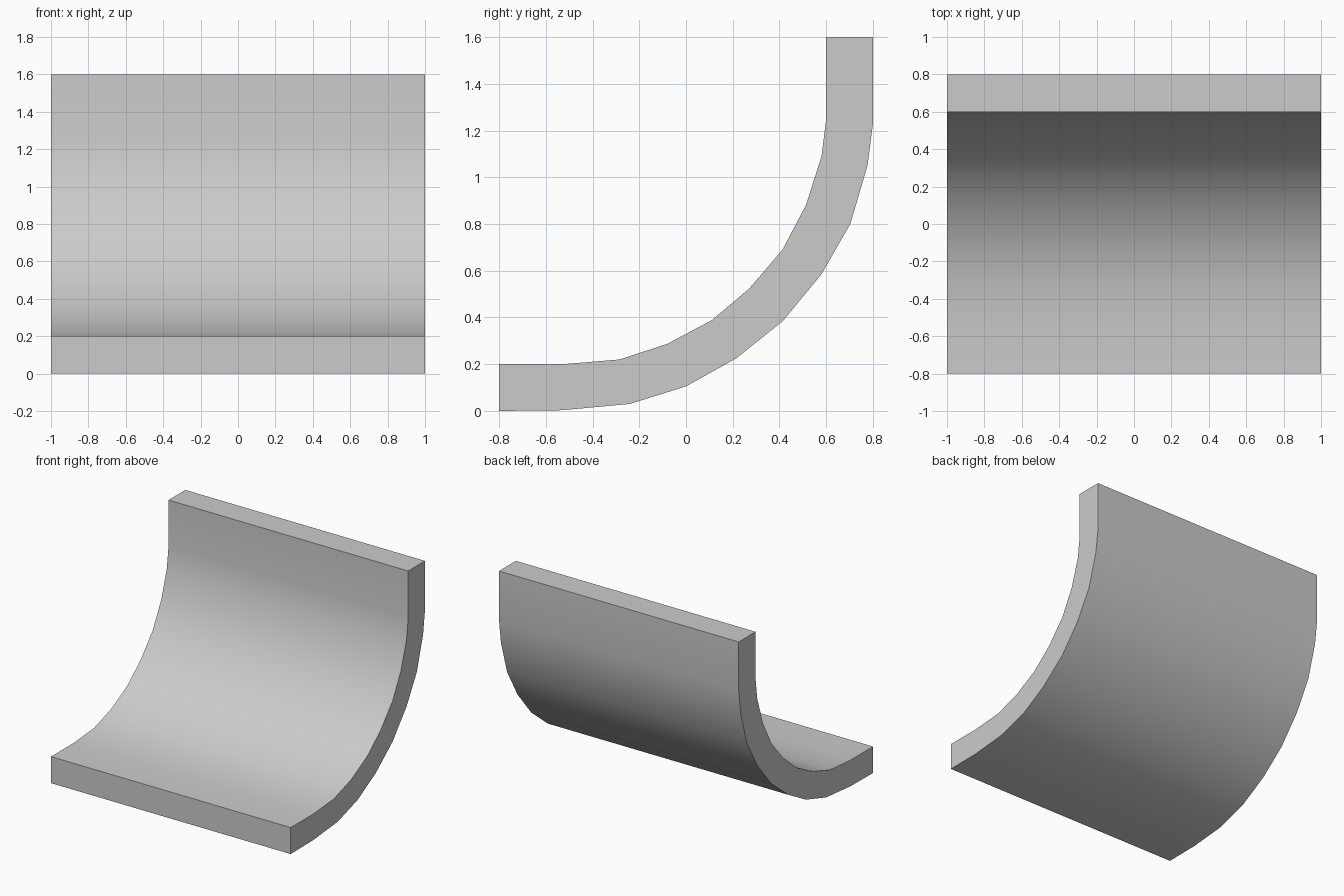
import bpy, bmesh, math

if "Cube" in bpy.data.objects:
    bpy.data.objects.remove(bpy.data.objects["Cube"])

# Side profile (y, z): matching points on the inner and outer curves
INNER = [(-.8, .2), (-.53, .2), (-.285, .22), (-.08, .287), (.11, .388), (.27, .523),
         (.413, .69), (.513, .88), (.58, 1.09), (.6, 1.25), (.6, 1.6)]
OUTER = [(-.8, 0), (-.53, .003), (-.24, .03), (0, .105), (.215, .225), (.415, .385),
         (.58, .585), (.703, .8), (.777, 1.05), (.8, 1.23), (.8, 1.6)]

# Curved ramp: profile as a strip of quads, extruded across the width
bm = bmesh.new()
inner = [bm.verts.new((-1, y, z)) for y, z in INNER]
outer = [bm.verts.new((-1, y, z)) for y, z in OUTER]
strip = [bm.faces.new((inner[i], inner[i + 1], outer[i + 1], outer[i]))
         for i in range(len(INNER) - 1)]
ext = bmesh.ops.extrude_face_region(bm, geom=strip, use_keep_orig=True)
moved = [g for g in ext["geom"] if isinstance(g, bmesh.types.BMVert)]
bmesh.ops.translate(bm, verts=moved, vec=(2, 0, 0))
bmesh.ops.recalc_face_normals(bm, faces=bm.faces)

mesh = bpy.data.meshes.new("curved_ramp")
bm.to_mesh(mesh)
bm.free()
ramp = bpy.data.objects.new("curved_ramp", mesh)
bpy.context.collection.objects.link(ramp)

# Smooth curve, sharp rims
bpy.context.view_layer.objects.active = ramp
ramp.select_set(True)
bpy.ops.object.shade_smooth_by_angle(angle=math.radians(30))
